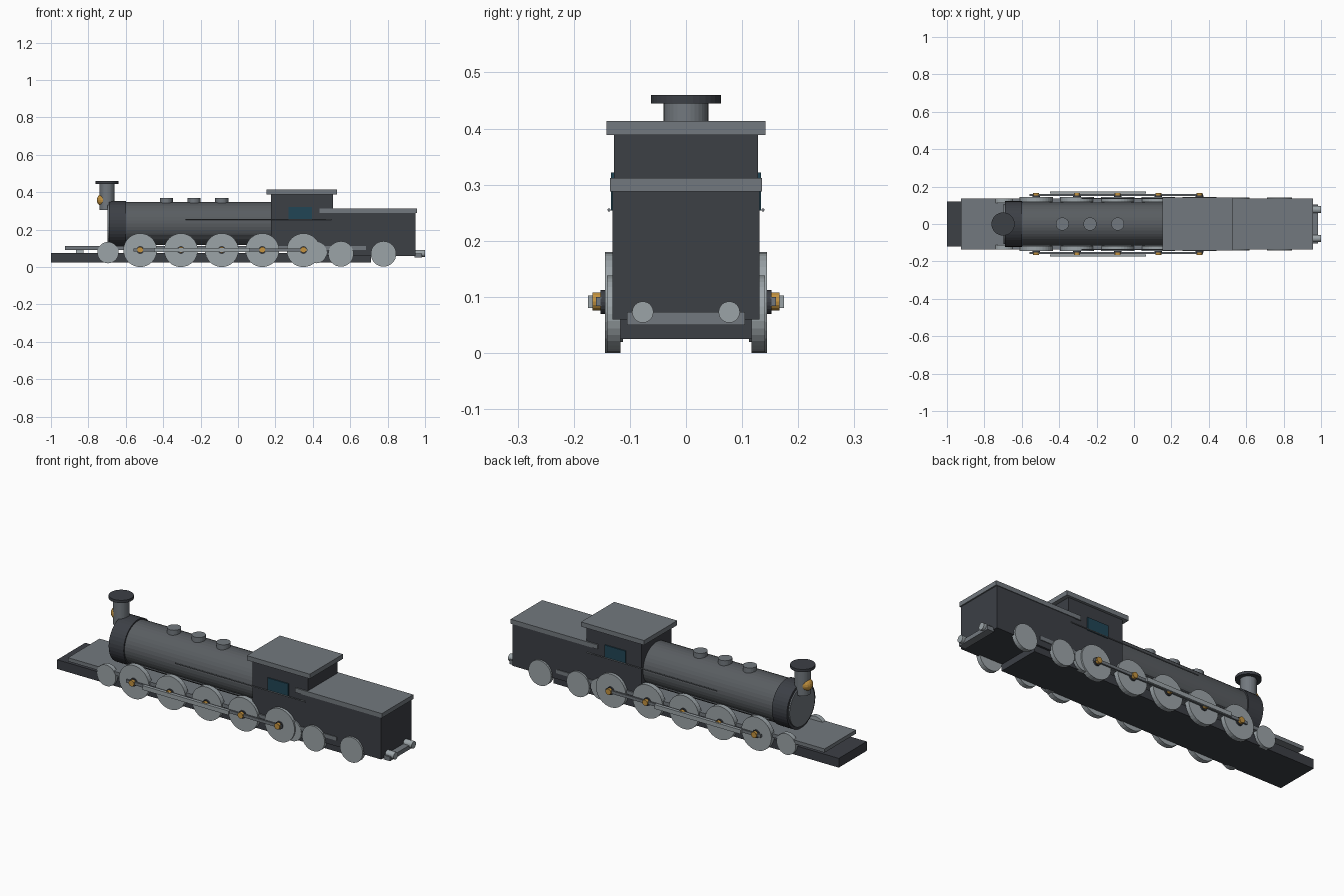
import bpy
from math import radians

if "Cube" in bpy.data.objects:
    bpy.data.objects.remove(bpy.data.objects["Cube"])

def mat(name, r, g, b):
    m = bpy.data.materials.new(name)
    m.diffuse_color = (r, g, b, 1)
    m.use_nodes = True
    m.node_tree.nodes["Principled BSDF"].inputs["Base Color"].default_value = m.diffuse_color
    return m

DARK = mat("dark_iron", .045, .05, .06)
BOILER = mat("boiler_grey", .10, .11, .12)
PLATE = mat("plate_grey", .17, .19, .21)
STEEL = mat("steel", .33, .37, .39)
BRASS = mat("brass", .55, .29, .05)
GLASS = mat("window_glass", .015, .06, .09)

def box(name, x, y, z, m):
    """Box from (min, max) ranges on each axis."""
    bpy.ops.mesh.primitive_cube_add(size=1, location=[(a + b) / 2 for a, b in (x, y, z)])
    o = bpy.context.object
    o.name = name
    o.scale = [b - a for a, b in (x, y, z)]
    bpy.ops.object.transform_apply(location=False, rotation=False, scale=True)
    o.data.materials.append(m)
    return o

def cyl(name, axis, r, span, c, m, sides=32):
    """Cylinder along an axis over a span; c holds the two other coordinates in order."""
    mid, length = sum(span) / 2, span[1] - span[0]
    i = "XYZ".index(axis)
    loc = list(c)
    loc.insert(i, mid)
    rot = [(0, radians(90), 0), (radians(90), 0, 0), (0, 0, 0)][i]
    bpy.ops.mesh.primitive_cylinder_add(vertices=sides, radius=r, depth=length, location=loc, rotation=rot)
    o = bpy.context.object
    o.name = name
    o.data.materials.append(m)
    return o

def side(s, a, b):
    return tuple(sorted((s * a, s * b)))

# Chassis and running board
box("chassis", (-1, .71), (-.12, .12), (.025, .075), DARK)
box("running_board", (-.925, .685), (-.135, .135), (.092, .112), PLATE)

# Boiler, smokebox and door
cyl("boiler", "X", .115, (-.61, .19), (0, .232), BOILER, 40)
cyl("smokebox", "X", .122, (-.69, -.6), (0, .232), DARK, 40)
cyl("smokebox_door", "X", .108, (-.697, -.685), (0, .232), PLATE, 40)

# Chimney and lamp
cyl("chimney", "Z", .04, (.305, .447), (-.7, 0), PLATE)
cyl("chimney_cap", "Z", .062, (.445, .46), (-.7, 0), DARK)
bpy.ops.mesh.primitive_uv_sphere_add(segments=16, ring_count=10, radius=.034, location=(-.721, 0, .358))
lamp = bpy.context.object
lamp.name = "lamp"
lamp.data.materials.append(BRASS)

# Domes along the boiler
for i, x in enumerate((-.383, -.235, -.087)):
    cyl(f"dome_{i + 1}", "Z", .035, (.325, .37), (x, 0), PLATE, 24)

# Cab
box("cab", (.177, .508), (-.128, .128), (.1, .39), DARK)
box("cab_roof", (.152, .53), (-.142, .142), (.389, .414), PLATE)

# Tender
box("tender", (.47, .95), (-.131, .131), (.06, .29), DARK)
box("tender_cover", (.437, .957), (-.135, .135), (.288, .312), PLATE)
box("buffer_beam", (.945, .985), (-.105, .105), (.05, .073), PLATE)

DRIVERS = (-.523, -.305, -.087, .13, .35)
for s, tag in ((-1, "front"), (1, "back")):
    # Windows, handrails and pipes
    box(f"window_{tag}", (.27, .395), side(s, .12, .134), (.254, .322), GLASS)
    cyl(f"handrail_{tag}", "X", .003, (-.28, .5), (s * .137, .255), PLATE, 8)
    cyl(f"boiler_pipe_{tag}", "X", .004, (-.57, .18), (s * .1, .164), PLATE, 8)
    # Buffers
    cyl(f"rear_buffer_{tag}", "X", .019, (.95, 1), (s * .077, .073), STEEL, 24)
    cyl(f"lead_buffer_{tag}", "X", .019, (-.865, -.825), (s * .077, .073), STEEL, 24)
    # Driving wheels with hubs and crank pins
    for i, x in enumerate(DRIVERS):
        cyl(f"driving_wheel_{tag}_{i + 1}", "Y", .09, side(s, .117, .144), (x, .09), STEEL)
        cyl(f"hub_{tag}_{i + 1}", "Y", .021, side(s, .14, .152), (x, .091), DARK, 20)
        cyl(f"crank_pin_{tag}_{i + 1}", "Y", .016, side(s, .15, .167), (x, .092), BRASS, 16)
    # Carrying wheels and tender wheels
    for i, x in enumerate((-.695, .418)):
        cyl(f"carrying_wheel_{tag}_{i + 1}", "Y", .057, side(s, .112, .136), (x, .077), STEEL)
    for i, x in enumerate((.55, .778)):
        cyl(f"tender_wheel_{tag}_{i + 1}", "Y", .068, side(s, .117, .141), (x, .07), STEEL)
    # Coupling and connecting rods
    box(f"coupling_rod_{tag}", (-.56, .37), side(s, .151, .16), (.084, .1), PLATE)
    box(f"connecting_rod_{tag}", (-.45, .065), side(s, .164, .175), (.08, .103), STEEL)
